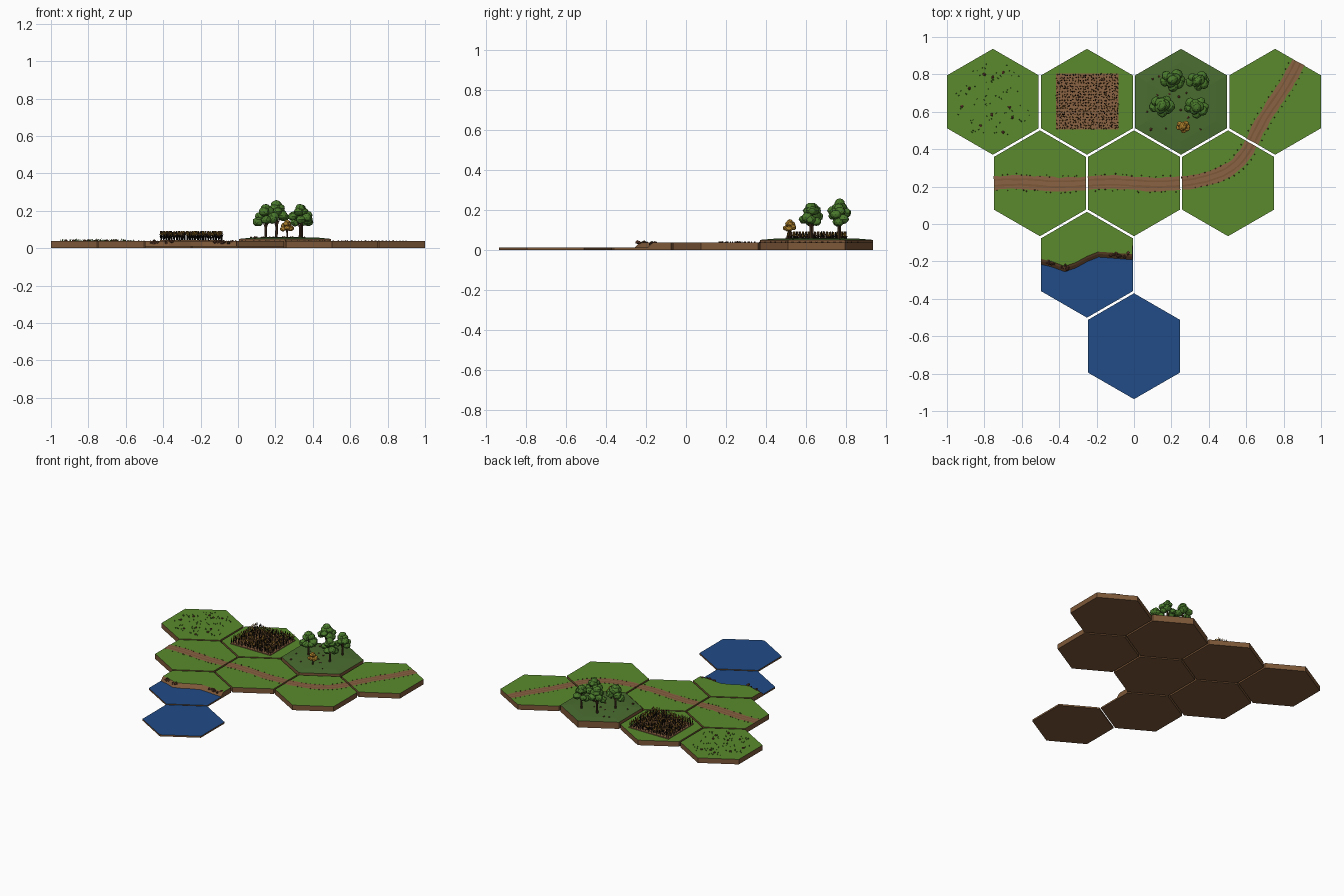
import bpy, bmesh, math, random
from mathutils import Matrix, Vector, Euler

random.seed(4)
if "Cube" in bpy.data.objects:
    bpy.data.objects.remove(bpy.data.objects["Cube"])

R, STEP = 0.283, 0.503            # tile radius and spacing
ROW = STEP * math.sqrt(3) / 2
TOP, HILL, SEA = 0.038, 0.05, 0.012
rnd = random.uniform


def srgb(code):
    chans = [int(code[i:i + 2], 16) / 255 for i in range(0, 6, 2)]
    return [c / 12.92 if c < 0.04 else ((c + 0.055) / 1.055) ** 2.4 for c in chans] + [1]


def material(name, code):
    m = bpy.data.materials.new(name)
    m.use_nodes = True
    m.diffuse_color = srgb(code)
    m.node_tree.nodes["Principled BSDF"].inputs["Base Color"].default_value = srgb(code)
    return m


GRASS = material("grass_green", "5a8a2c")
FLOOR = material("forest_floor_green", "4a6c30")
SOIL = material("soil_brown", "7d5839")
WATER = material("water_blue", "214c88")
PATH = material("path_brown", "8a6242")
LEAF = material("leaf_green", "4a7a2c")
BARK = material("bark_brown", "4a3222")
GOLD = material("golden_yellow", "b0822c")
BLACK = material("charcoal", "17120d")
STONE = material("reddish_stone", "643c2c")


def finish(name, bm, mats):
    bmesh.ops.recalc_face_normals(bm, faces=bm.faces)
    mesh = bpy.data.meshes.new(name)
    bm.to_mesh(mesh)
    bm.free()
    for m in mats:
        mesh.materials.append(m)
    ob = bpy.data.objects.new(name, mesh)
    bpy.context.collection.objects.link(ob)
    return ob


def loft(name, rings, mats):
    """Closed skin through rings; upward faces take the second material."""
    bm = bmesh.new()
    rows = [[bm.verts.new(p) for p in ring] for ring in rings]
    n = len(rows[0])
    for a, b in zip(rows, rows[1:]):
        for i in range(n):
            j = (i + 1) % n
            bm.faces.new((a[i], a[j], b[j], b[i]))
    bm.faces.new(rows[0])
    bm.faces.new(rows[-1])
    bmesh.ops.recalc_face_normals(bm, faces=bm.faces)
    for f in bm.faces:
        f.material_index = int(f.normal.z > 0.9)
    return finish(name, bm, mats)


def hexagon(cx, cy, r, z):
    return [(cx + r * math.sin(k * math.pi / 3), cy + r * math.cos(k * math.pi / 3), z)
            for k in range(6)]


def blob(bm, loc, size, mat=0, detail=1, rough=0.0):
    """Squashed icosphere with optional lumps."""
    m = Matrix.LocRotScale(Vector(loc), Euler((0, 0, rnd(0, 6))), Vector(size))
    vs = bmesh.ops.create_icosphere(bm, subdivisions=detail, radius=1, matrix=m)["verts"]
    c = Vector(loc)
    for v in vs:
        v.co = c + (v.co - c) * rnd(1 - rough, 1 + rough)
        for f in v.link_faces:
            f.material_index = mat


def stick(bm, a, b, r1, r2, mat=0, sides=3):
    """Tapered rod from a to b."""
    a, b = Vector(a), Vector(b)
    m = Matrix.Translation((a + b) / 2) @ (b - a).to_track_quat('Z', 'Y').to_matrix().to_4x4()
    vs = bmesh.ops.create_cone(bm, cap_ends=True, segments=sides, radius1=r1, radius2=r2,
                               depth=(b - a).length, matrix=m)["verts"]
    for v in vs:
        for f in v.link_faces:
            f.material_index = mat


def tile(name, cx, cy, top, mat):
    return loft(name, [hexagon(cx, cy, R, 0), hexagon(cx, cy, R, top)], [SOIL, mat])


# Land and water tiles
MEADOW, FIELD, WOOD, BEND = [((i - 1.5) * STEP, 1.5 * ROW) for i in range(4)]
for name, (x, y) in (("meadow_tile", MEADOW), ("field_tile", FIELD), ("path_end_tile", BEND),
                     ("path_tile_right", (-STEP, ROW / 2)), ("path_tile_middle", (0, ROW / 2)),
                     ("path_curve_tile", (STEP, ROW / 2))):
    tile(name, x, y, TOP, GRASS)
tile("water_tile", 0, -1.5 * ROW, SEA, WATER)
COAST = (-STEP / 2, -ROW / 2)
tile("coast_water", *COAST, SEA, WATER)

# Raised woodland tile with a gently domed floor
loft("forest_tile", [hexagon(*WOOD, R, 0), hexagon(*WOOD, R, HILL),
                     hexagon(*WOOD, R * 0.75, 0.056), hexagon(*WOOD, R * 0.4, 0.059)], [SOIL, FLOOR])

# Coast land with a sloping bank along a wavy shore
shore = [(-0.496, -0.187), (-0.44, -0.2), (-0.37, -0.226), (-0.31, -0.205),
         (-0.25, -0.172), (-0.19, -0.148), (-0.12, -0.153), (-0.007, -0.162)]
corners = [hexagon(*COAST, R, 0)[k][:2] for k in (1, 0, 5)]
loft("coast_land", [[(x, y - 0.035, 0.006) for x, y in shore] + [(x, y, 0.006) for x, y in corners],
                    [(x, y - 0.012, 0.03) for x, y in shore] + [(x, y, 0.03) for x, y in corners],
                    [(x, y, TOP) for x, y in shore + corners]], [SOIL, GRASS])
bm = bmesh.new()
for cx, cy in ((-0.445, -0.205), (-0.37, -0.232), (-0.1, -0.163), (-0.05, -0.165)):
    for k in range(7):
        s = rnd(0.006, 0.013)
        blob(bm, (cx + rnd(-0.025, 0.025), cy + rnd(-0.012, 0.012), rnd(0.026, 0.04)),
             (s, s * 0.8, s * 0.8), k % 2, 1, 0.15)
finish("shore_rocks", bm, [STONE, BARK])


# Dirt path ribbons with wheel ruts and edge pebbles
def ribbon(name, pts, width, z, mat, offset=0.0, ragged=0.0):
    bm = bmesh.new()
    prev = None
    for i, p in enumerate(pts):
        d = (pts[min(i + 1, len(pts) - 1)] - pts[max(i - 1, 0)]).normalized()
        side = Vector((-d.y, d.x))
        pair = [bm.verts.new((*(p + side * (offset + s * width / 2 + rnd(-ragged, ragged))), z))
                for s in (-1, 1)]
        if prev:
            bm.faces.new((prev[0], pair[0], pair[1], prev[1]))
        prev = pair
    finish(name, bm, [mat])


def route(a, mid, b, n=14):
    a, mid, b = Vector(a), Vector(mid), Vector(b)
    side = Vector((a.y - b.y, b.x - a.x)).normalized()
    return [a * (1 - t) ** 2 + mid * 2 * t * (1 - t) + b * t * t + side * 0.006 * math.sin(t * 6.28)
            for t in (i / n for i in range(n + 1))]


A = R * math.sqrt(3) / 2
diag = Vector((0.5, math.sqrt(3) / 2)) * A
row_y = ROW / 2
centre, bend = Vector((STEP, row_y)), Vector(BEND)
routes = {"right": route((-STEP - A, row_y), (-STEP, row_y), (-STEP + A, row_y)),
          "middle": route((-A, row_y), (0, row_y), (A, row_y)),
          "curve": route((STEP - A, row_y), centre, centre + diag),
          "end": route(bend - diag, bend, bend + diag)}
pebbles = bmesh.new()
for name, pts in routes.items():
    ribbon("path_" + name, pts, 0.072, TOP + 0.002, PATH, 0, 0.004)
    for k, off in enumerate((-0.014, 0.016)):
        ribbon(f"path_{name}_rut_{k}", pts, 0.009, TOP + 0.003, SOIL, off, 0.002)
    for p in pts[1:-1]:
        for s in (-1, 1):
            r = rnd(0.002, 0.0045)
            q = p + Vector((rnd(-0.02, 0.02), s * rnd(0.037, 0.048)))
            if name in ("curve", "end"):
                q = p + Vector((s * 0.036, -s * 0.026))
            blob(pebbles, (q.x, q.y, TOP + 0.001), (r, r, r), random.randint(0, 1))
finish("path_pebbles", pebbles, [STONE, BARK])

# Meadow stones and grass tufts
bm = bmesh.new()
for x, y in ((-0.88, 0.725), (-0.92, 0.63), (-0.8, 0.8), (-0.755, 0.785), (-0.7, 0.81),
             (-0.76, 0.585), (-0.65, 0.57), (-0.665, 0.625), (-0.7, 0.49), (-0.82, 0.525)):
    blob(bm, (x, y, TOP + 0.003), (0.01, 0.008, 0.007), 0, 1, 0.15)
for k in range(75):
    a, r = rnd(0, 6.28), 0.21 * math.sqrt(rnd(0, 1))
    x, y = MEADOW[0] + r * math.cos(a), MEADOW[1] + r * math.sin(a)
    for j in range(3):
        stick(bm, (x, y, TOP), (x + rnd(-.006, .006), y + rnd(-.006, .006), TOP + rnd(.006, .013)),
              0.0018, 0.0003, 1)
finish("meadow_stones_and_tufts", bm, [STONE, LEAF])

# Ploughed field and its rows of crops
bm = bmesh.new()
bmesh.ops.create_cube(bm, size=1, matrix=Matrix.LocRotScale(
    Vector((-0.25, 0.655, TOP + 0.002)), None, Vector((0.335, 0.3, 0.008))))
finish("ploughed_soil", bm, [PATH])
bm = bmesh.new()
for i in range(24):
    for j in range(20):
        x = -0.411 + i * 0.014 + rnd(-0.004, 0.004)
        y = 0.512 + j * 0.015 + rnd(-0.004, 0.004)
        h = rnd(0.072, 0.084)
        stick(bm, (x, y, TOP), (x, y, h), 0.0016, 0.001, 0)
        stick(bm, (x, y, 0.05), (x + rnd(-.008, .008), y + rnd(-.008, .008), h - 0.006), .002, .0008, 0)
        stick(bm, (x, y, h - 0.006), (x + rnd(-.003, .003), y, h + 0.009), 0.0042, 0.002,
              random.choice((0, 1, 1, 2)), 4)
finish("crops", bm, [BLACK, GOLD, PATH])


# Trees with clumped crowns
def tree(name, x, y, top, w, d, leaf, clumps=9):
    bm = bmesh.new()
    h = top - HILL
    mid = top - h * 0.32
    stick(bm, (x, y, HILL), (x + 0.004, y, mid), 0.008 * w / 0.065, 0.005 * w / 0.065, 0, 7)
    for k in range(3):
        a = k * 2.1 + 0.4
        stick(bm, (x, y, HILL + h * 0.3), (x + w * 0.5 * math.cos(a), y + d * 0.5 * math.sin(a), mid),
              0.004 * w / 0.065, 0.002, 0, 5)
    for k in range(clumps):
        a = k * 2.4
        q = 0.62 if k < 6 else 0.25
        z = mid + (rnd(-0.2, 0.04) if k < 6 else 0.1) * h
        s = w * rnd(0.38, 0.48)
        blob(bm, (x + w * q * math.cos(a), y + d * q * math.sin(a), z), (s, s, s * 0.85), 1, 2, 0.09)
    blob(bm, (x, y, top - 0.024 * w / 0.065), (w * 0.45, d * 0.45, 0.024 * w / 0.065), 1, 2, 0.06)
    finish(name, bm, [BARK, leaf])


for k, (x, y, top, w, d) in enumerate(((0.205, 0.77, 0.257, 0.066, 0.056),
                                       (0.34, 0.765, 0.232, 0.06, 0.045),
                                       (0.148, 0.632, 0.237, 0.066, 0.056),
                                       (0.332, 0.625, 0.237, 0.066, 0.056))):
    tree(f"tree_{k + 1}", x, y, top, w, d, LEAF)
tree("golden_sapling", 0.262, 0.52, 0.153, 0.037, 0.032, GOLD)

# Woodland floor stones
bm = bmesh.new()
for x, y in ((0.1, 0.775), (0.135, 0.79), (0.125, 0.69), (0.19, 0.695), (0.28, 0.7), (0.25, 0.61),
             (0.09, 0.505), (0.17, 0.51), (0.355, 0.505), (0.07, 0.6), (0.29, 0.57), (0.24, 0.68)):
    s = rnd(0.006, 0.01)
    blob(bm, (x, y, 0.058), (s, s * 0.8, s * 0.7), 0, 1, 0.15)
finish("forest_stones", bm, [STONE])
